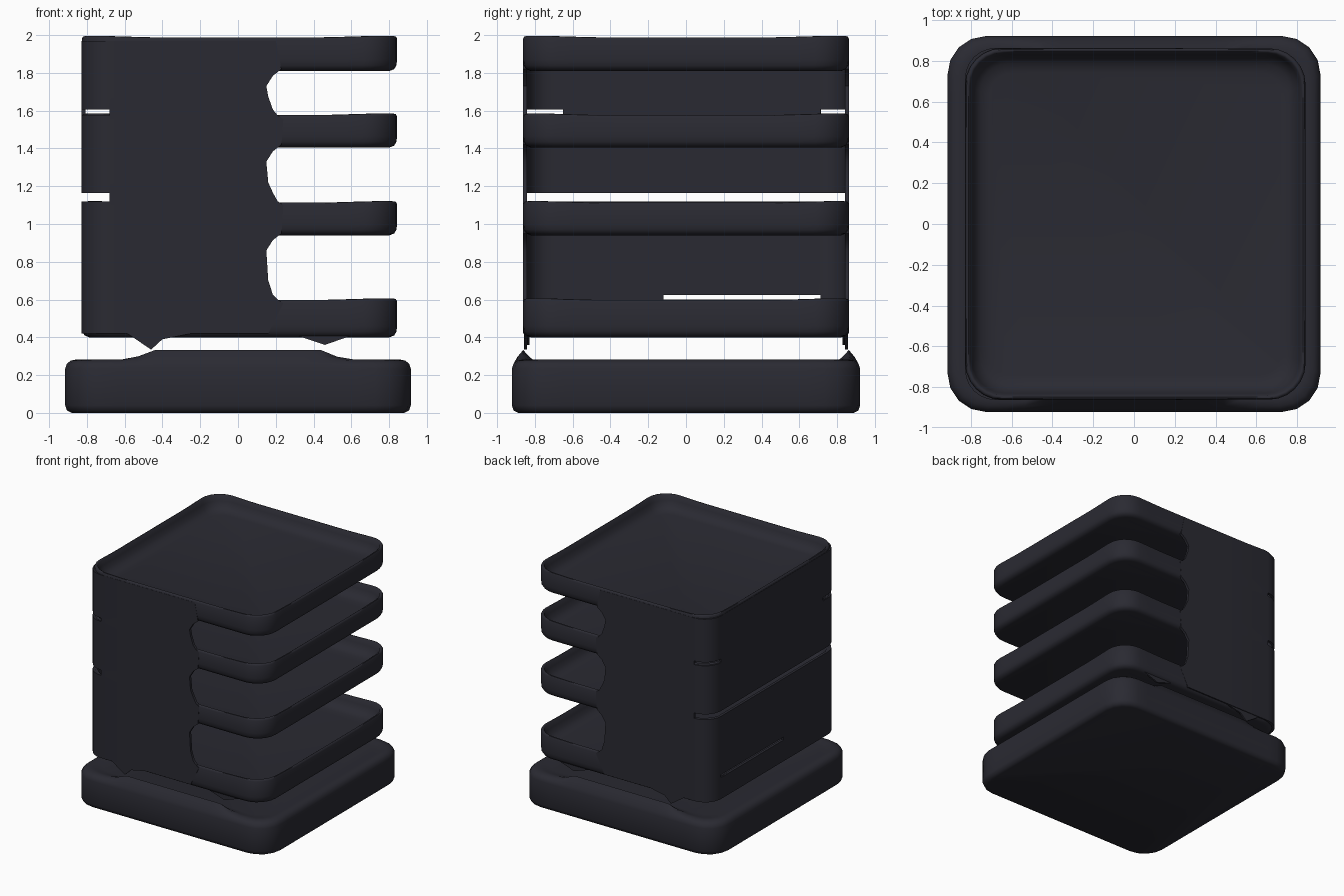
import bpy, bmesh, math

if "Cube" in bpy.data.objects:
    bpy.data.objects.remove(bpy.data.objects["Cube"])

black = bpy.data.materials.new("charcoal plastic")
black.diffuse_color = (0.023, 0.023, 0.032, 1)
black.use_nodes = True
black.node_tree.nodes["Principled BSDF"].inputs["Base Color"].default_value = black.diffuse_color


def shade(ob, angle):
    bpy.ops.object.select_all(action='DESELECT')
    bpy.context.view_layer.objects.active = ob
    ob.select_set(True)
    for m in list(ob.modifiers):
        bpy.ops.object.modifier_apply(modifier=m.name)
    bpy.ops.object.shade_smooth_by_angle(angle=math.radians(angle))


def make(name, bm):
    bmesh.ops.recalc_face_normals(bm, faces=bm.faces)
    me = bpy.data.meshes.new(name)
    bm.to_mesh(me)
    bm.free()
    me.materials.append(black)
    ob = bpy.data.objects.new(name, me)
    bpy.context.collection.objects.link(ob)
    return ob


def rounded_rect(x0, x1, y0, y1, r, seg, sub=16):
    """Rounded rectangle with extra points along its straight sides."""
    corners = []
    for cx, cy, a in ((x1 - r, y1 - r, 0), (x0 + r, y1 - r, 90),
                      (x0 + r, y0 + r, 180), (x1 - r, y0 + r, 270)):
        ts = [math.radians(a + 90 * i / seg) for i in range(seg + 1)]
        corners.append([(cx + r * math.cos(t), cy + r * math.sin(t)) for t in ts])
    pts = []
    for k, c in enumerate(corners):
        pts += c
        (ax, ay), (bx, by) = c[-1], corners[(k + 1) % 4][0]
        pts += [(ax + (bx - ax) * j / sub, ay + (by - ay) * j / sub) for j in range(1, sub)]
    return pts


def loft(name, box, r, seg, profile, lift=None):
    """Stack inset rounded rectangles (inset, z, lift weight) and cap both ends."""
    bm = bmesh.new()
    x0, x1, y0, y1 = box
    loops = []
    for d, z, w in profile:
        loops.append([bm.verts.new((x, y, z + (w * lift(x, y) if w else 0))) for x, y in
                      rounded_rect(x0 + d, x1 - d, y0 + d, y1 - d, max(r - d * 0.6, 0.03), seg)])
    for a, b in zip(loops, loops[1:]):
        n = len(a)
        for i in range(n):
            j = (i + 1) % n
            bm.faces.new((a[i], a[j], b[j], b[i]))
    bm.faces.new(loops[0])
    bm.faces.new(loops[-1])
    ob = make(name, bm)
    shade(ob, 50)
    return ob


def base_lift(x, y):
    """Front and back rims of the base swell up in the middle."""
    if abs(y) < 0.78:
        return 0
    return 0.05 * max(0, min(1, (x + 0.56) / 0.1, (0.56 - x) / 0.12))


# Wide base: rim slopes up to a crest, then eases down to an almost level top
loft("base", (-0.915, 0.915, -0.922, 0.922), 0.19, 4,
     [(0.035, 0, 0), (0.01, 0.012, 0), (0, 0.04, 0), (0, 0.235, 0), (0.01, 0.262, 0),
      (0.03, 0.277, 0.4), (0.06, 0.283, 1), (0.085, 0.28, 0.5), (0.11, 0.275, 0.15),
      (0.15, 0.27, 0)], base_lift)


def rim_lift(x, y):
    """Tray rims are a touch higher at the corners."""
    return 0.009 * max(0, abs(x) + abs(y) - 1.3) / 0.3


# Four stacked trays with filleted floors
for k, (z0, z1) in enumerate(((0.40, 0.598), (0.94, 1.113), (1.405, 1.577), (1.81, 1.988))):
    loft("tray_%d" % (k + 1), (-0.827, 0.842, -0.862, 0.862), 0.18, 6,
         [(0.04, z0, 0), (0.015, z0 + 0.01, 0), (0.003, z0 + 0.03, 0), (0, z0 + 0.06, 0),
          (0, z1 - 0.014, 1), (0.006, z1 - 0.002, 1), (0.014, z1, 1), (0.022, z1 - 0.006, 1),
          (0.032, z1 - 0.04, 0), (0.05, z1 - 0.075, 0), (0.075, z1 - 0.098, 0),
          (0.12, z1 - 0.11, 0)], rim_lift)

# U-shaped shell: back and half-length sides, with rounded openings between trays
gaps = ((0.60, 0.94, 0.025), (1.12, 1.41, 0.045), (1.575, 1.81, 0.03))
rows = [(0.42, 0.16)]
for lo, hi, slot in gaps:
    rows += [(lo - 0.02, 0.24), (lo, 0.21), (lo + slot, 0.185),
             (lo + 0.10, 0.16), (hi - 0.08, 0.15), (hi - 0.025, 0.185), (hi + 0.01, 0.23)]
rows.append((1.97, 0.2))

XB, YS, R = -0.829, 0.8635, 0.15


def half_path(xe):
    pts = [(xe, -YS), (0.1, -YS), (-0.3, -YS)]
    for i in range(7):
        t = math.radians(270 - 90 * i / 6)
        pts.append((XB + R + R * math.cos(t), -YS + R + R * math.sin(t)))
    return pts + [(XB, -0.65), (XB, -0.4), (XB, -0.12)]


bm = bmesh.new()
grid = []
for z, xe in rows:
    h = half_path(xe)
    path = h + [(x, -y) for x, y in reversed(h)]
    grid.append([bm.verts.new((x, y, z)) for x, y in path])
for r in range(len(rows) - 1):
    gap = next((i for i, g in enumerate(gaps) if abs(rows[r][0] - g[0]) < 1e-6), None)
    for i in range(len(grid[0]) - 1):
        a, b = grid[r][i], grid[r][i + 1]
        c = (a.co + b.co) / 2
        # Slots at the corners and along the back, just above each tray rim
        if gap is not None:
            on_back = c.x < XB + 0.001
            if on_back and (gap == 1 or (gap == 0 and c.y > -0.1) or (gap == 2 and c.y < -0.65)):
                continue
            if not on_back and c.x < -0.68 and gap > 0:
                continue
        bm.faces.new((a, b, grid[r + 1][i + 1], grid[r + 1][i]))
shell = make("tray_housing", bm)
mod = shell.modifiers.new("thickness", 'SOLIDIFY')
mod.thickness = 0.022
# keep the outer surface in place
back = next(p for p in shell.data.polygons if abs(p.normal.x) > 0.99)
mod.offset = -1 if back.normal.x < 0 else 1
shade(shell, 40)


# Small tabs hanging from the lowest tray, one of which meets the base
def plate(name, outline, y, t=0.015):
    bm = bmesh.new()
    f = bm.faces.new([bm.verts.new((x, y - t / 2, z)) for x, z in outline])
    ext = bmesh.ops.extrude_face_region(bm, geom=[f])
    for v in ext["geom"]:
        if isinstance(v, bmesh.types.BMVert):
            v.co.y += t
    shade(make(name, bm), 30)


for s, side in ((-1, "front"), (1, "back")):
    plate("hanging_tab_" + side, [(-0.6, 0.43), (-0.46, 0.335), (-0.40, 0.39), (-0.2, 0.43)], s * 0.85)
    plate("small_tab_" + side, [(0.25, 0.43), (0.46, 0.36), (0.66, 0.43)], s * 0.835)
